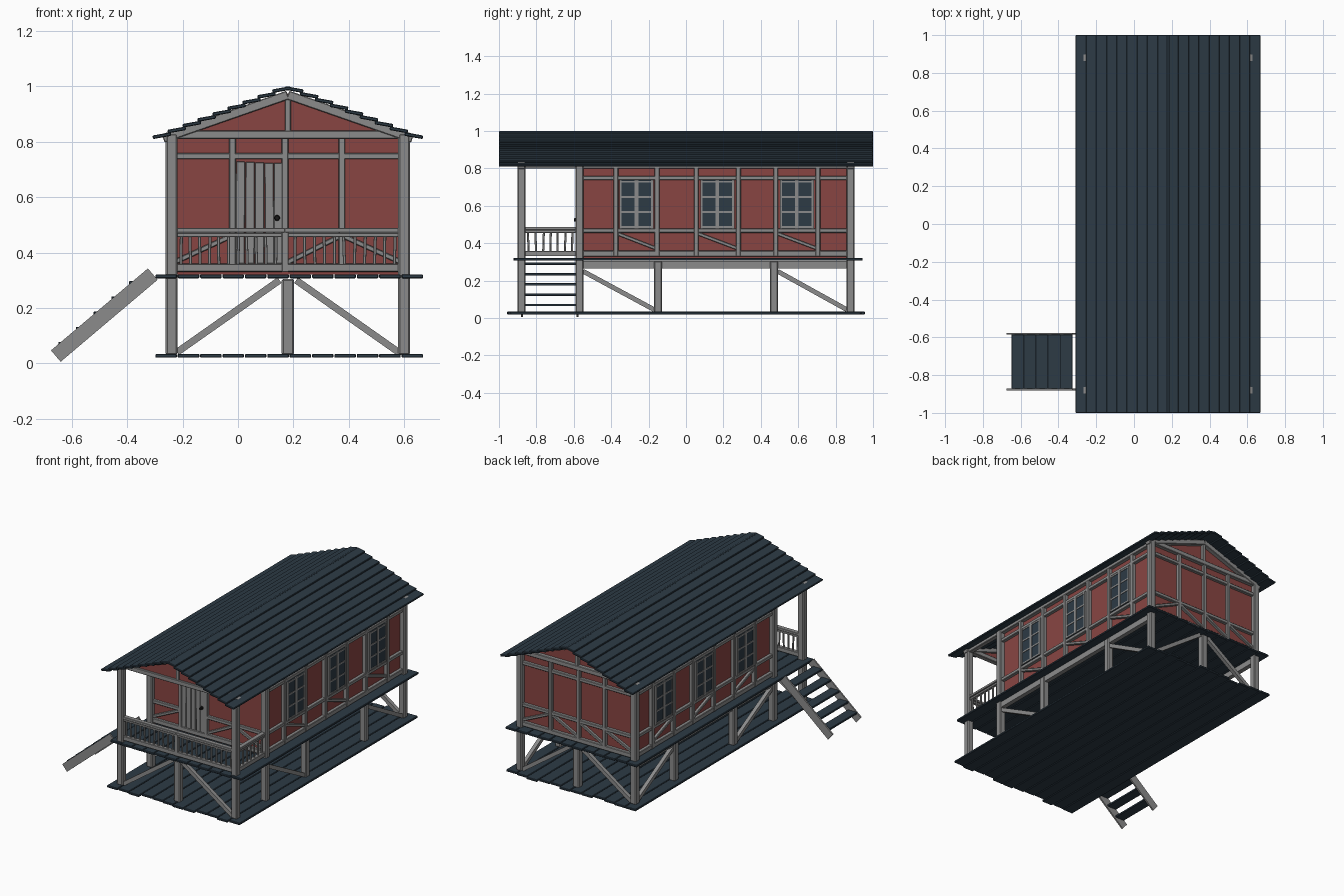
import bpy, bmesh, random
from mathutils import Vector, Matrix

random.seed(4)
if "Cube" in bpy.data.objects:
    bpy.data.objects.remove(bpy.data.objects["Cube"], do_unlink=True)


def material(name, r, g, b):
    m = bpy.data.materials.new(name)
    m.use_nodes = True
    m.diffuse_color = (r, g, b, 1)
    m.node_tree.nodes["Principled BSDF"].inputs["Base Color"].default_value = (r, g, b, 1)
    return m


RED = material("red wall", 0.25, 0.06, 0.055)
GREY = material("grey timber", 0.26, 0.26, 0.26)
SLATE = material("slate blue boards", 0.026, 0.043, 0.06)
BLACK = material("black iron", 0.01, 0.01, 0.01)

MID = 0.18                      # house centre line
LEFT, RIGHT = MID - 0.42, MID + 0.42
FRONT, PORCH, BACK = -0.88, -0.57, 0.88
X, Y, Z = Vector((1, 0, 0)), Vector((0, 1, 0)), Vector((0, 0, 1))


class Part:
    """Collects bars and panels into one named object."""

    def __init__(self, name, mat, bevel=0):
        self.name, self.mat, self.bevel = name, mat, bevel
        self.bm = bmesh.new()

    def bar(self, p, q, width, depth, normal=Y):
        """Box from p to q; depth runs along normal, width across it."""
        p, q = Vector(p), Vector(q)
        a = (q - p).normalized()
        side = a.cross(normal).normalized()
        n = side.cross(a)
        rot = Matrix((a, side, n)).transposed().to_4x4()
        scale = Matrix.Diagonal(((q - p).length, width, depth, 1))
        bmesh.ops.create_cube(self.bm, size=1,
                              matrix=Matrix.Translation((p + q) / 2) @ rot @ scale)

    def prism(self, outline, y0, y1):
        """Extrudes an x, z outline along y."""
        f = self.bm.faces.new([self.bm.verts.new((x, y0, z)) for x, z in outline])
        ext = bmesh.ops.extrude_face_region(self.bm, geom=[f])["geom"]
        bmesh.ops.translate(self.bm, vec=(0, y1 - y0, 0),
                            verts=[v for v in ext if isinstance(v, bmesh.types.BMVert)])

    def done(self):
        bmesh.ops.recalc_face_normals(self.bm, faces=self.bm.faces)
        me = bpy.data.meshes.new(self.name)
        self.bm.to_mesh(me)
        self.bm.free()
        me.materials.append(self.mat)
        ob = bpy.data.objects.new(self.name, me)
        bpy.context.collection.objects.link(ob)
        if self.bevel:
            mod = ob.modifiers.new("chamfer", "BEVEL")
            mod.width, mod.segments = self.bevel, 1


# Ground platform and raised deck, boards running front to back
def boards(name, z, y0, y1, jitter, count=12):
    part = Part(name, SLATE, 0.003)
    step = 0.97 / count
    for i in range(count):
        x = -0.3 + step * (i + 0.5)
        part.bar((x, y0 + random.uniform(0, jitter), z),
                 (x, y1 - random.uniform(0, jitter), z), step - 0.003, 0.014, Z)
    part.done()


boards("ground_platform", 0.027, -0.96, 0.96, 0.03)
boards("deck", 0.314, -0.925, 0.945, 0.01)

# Posts: stilts below the deck, corner posts above it
posts = Part("posts", GREY, 0.006)
for x in (LEFT, RIGHT):
    for y in (FRONT, PORCH, BACK):
        posts.bar((x, y, 0.03), (x, y, 0.83), 0.043, 0.043)
    for y in (-0.15, 0.47):
        posts.bar((x, y, 0.03), (x, y, 0.305), 0.043, 0.043)
for y in (FRONT, BACK):
    posts.bar((MID, y, 0.03), (MID, y, 0.305), 0.045, 0.043)
posts.done()

# Bracing and beams under the deck
under = Part("stilt_braces", GREY)
for x in (LEFT, RIGHT):
    under.bar((x, PORCH, 0.285), (x, BACK, 0.285), 0.038, 0.03, X)
    under.bar((x, -0.55, 0.25), (x, -0.17, 0.045), 0.025, 0.025, X)
    under.bar((x, 0.86, 0.045), (x, 0.49, 0.25), 0.025, 0.025, X)
for y in (FRONT, BACK):
    for s in (-1, 1):
        under.bar((MID + s * 0.03, y, 0.3), (MID + s * 0.4, y, 0.04), 0.025, 0.025)
under.done()

# Red walls with gabled top, and the gable over the porch
walls = Part("walls", RED)
eave, peak = 0.83, 0.975
walls.prism([(LEFT + 0.01, 0.32), (RIGHT - 0.01, 0.32), (RIGHT - 0.01, eave),
             (MID, peak), (LEFT + 0.01, eave)], PORCH + 0.005, BACK - 0.008)
walls.prism([(LEFT, eave), (RIGHT, eave), (MID, peak)], FRONT - 0.005, FRONT + 0.005)
walls.done()

# Timber frame of the gables
gable = Part("gable_frame", GREY, 0.003)
for y in (FRONT, BACK):
    gable.bar((LEFT, y, 0.825), (RIGHT, y, 0.825), 0.03, 0.034)
    gable.bar((MID, y, 0.83), (MID, y, 0.965), 0.022, 0.03)
    for s in (-1, 1):
        gable.bar((MID + s * 0.45, y, 0.812), (MID, y, 0.969), 0.032, 0.04)
for x in (LEFT, RIGHT):
    gable.bar((x, FRONT, 0.815), (x, BACK, 0.815), 0.03, 0.03, X)
gable.done()

# Timber frame of the end walls
frame = Part("wall_frame", GREY, 0.003)
quarters = (MID - 0.2, MID - 0.01, MID + 0.195)
for y in (PORCH, BACK):
    for x in quarters:
        frame.bar((x, y, 0.33), (x, y, 0.82), 0.024, 0.026)
    frame.bar((LEFT, y, 0.748), (RIGHT, y, 0.748), 0.022, 0.024)
    frame.bar((LEFT, y, 0.345), (RIGHT, y, 0.345), 0.03, 0.026)
    spans = [(LEFT, quarters[0]), (quarters[2], RIGHT)]
    if y == BACK:
        spans.append((quarters[0], quarters[1]))
    spans.append((quarters[1], quarters[2]))
    for a, b in spans:
        frame.bar((a, y, 0.47), (b, y, 0.47), 0.022, 0.024)
        low, high = (b, a) if b == RIGHT else (a, b)
        frame.bar((low, y, 0.36), (high, y, 0.462), 0.018, 0.02)

# Timber frame of the long walls
bays = ((-0.375, -0.155), (0.055, 0.28), (0.48, 0.705))
for x in (LEFT, RIGHT):
    for z, w in ((0.748, 0.022), (0.467, 0.022), (0.345, 0.03)):
        frame.bar((x, PORCH, z), (x, BACK, z), w, 0.024, X)
    for a, b in bays:
        for y in (a, b):
            frame.bar((x, y, 0.33), (x, y, 0.82), 0.026, 0.028, X)
        frame.bar((x, a, 0.455), (x, b, 0.37), 0.018, 0.02, X)
frame.done()

# Windows: blue panes with grey sash bars
panes = Part("window_panes", SLATE)
sash = Part("window_sashes", GREY)
for x in (LEFT, RIGHT):
    for a, b in bays:
        c = (a + b) / 2
        panes.bar((x, c, 0.48), (x, c, 0.737), 0.18, 0.026, X)
        for y, w in ((c - 0.085, 0.012), (c, 0.02), (c + 0.085, 0.012)):
            sash.bar((x, y, 0.48), (x, y, 0.737), w, 0.034, X)
        for z in (0.486, 0.567, 0.647, 0.729):
            sash.bar((x, c - 0.09, z), (x, c + 0.09, z), 0.01, 0.032, X)
panes.done()
sash.done()

# Plank door with a round handle
door = Part("door", GREY, 0.002)
for i in range(5):
    x = 0.01 + i * 0.034
    door.bar((x + random.uniform(-0.003, 0.003), PORCH - 0.002, 0.36),
             (x, PORCH - 0.002, 0.728 + random.uniform(-0.006, 0.004)), 0.032, 0.018)
door.done()
handle = Part("door_handle", BLACK)
bmesh.ops.create_cone(handle.bm, cap_ends=True, segments=10, radius1=0.011, radius2=0.008,
                      depth=0.02, matrix=Matrix.Translation((0.141, PORCH - 0.02, 0.525))
                      @ Matrix.Rotation(1.5708, 4, "X"))
handle.done()


# Porch railing on the front and the left side
rail = Part("railing", GREY, 0.002)


def railing(p, q, count, normal):
    p, q = Vector(p), Vector(q)
    for z, w, d in ((0.345, 0.028, 0.026), (0.463, 0.014, 0.018), (0.48, 0.016, 0.03)):
        rail.bar(p + Z * z, q + Z * z, w, d, normal)
    for i in range(1, count):
        foot = p.lerp(q, i / count)
        lean = (q - p).normalized() * random.uniform(-0.004, 0.004)
        rail.bar(foot + Z * 0.35, foot + lean + Z * 0.46, 0.011, 0.009, normal)


railing((LEFT, FRONT, 0), (MID - 0.01, FRONT, 0), 12, Y)
railing((MID - 0.01, FRONT, 0), (RIGHT, FRONT, 0), 12, Y)
railing((RIGHT, FRONT, 0), (RIGHT, PORCH, 0), 8, X)
rail.bar((MID - 0.01, FRONT, 0.33), (MID - 0.01, FRONT, 0.487), 0.024, 0.028)
rail.done()

# Stairs up to the open side of the porch
stringers = Part("stair_stringers", GREY)
for y in (-0.877, -0.581):
    stringers.bar((-0.658, y, 0.026), (-0.308, y, 0.322), 0.054, 0.01)
stringers.done()
treads = Part("stair_treads", SLATE, 0.002)
for i in range(5):
    x, z = -0.615 + 0.064 * i, 0.07 + 0.055 * i
    treads.bar((x, -0.872, z), (x, -0.586, z), 0.068, 0.013, Z)
treads.done()

# Roof: lapped boards stepping up to the ridge on both slopes
roof = Part("roof_boards", SLATE, 0.003)
for s in (-1, 1):
    for i in range(9):
        out = 0.488 - i * 0.054
        z = 0.816 + i * 0.0208
        tilt = Vector((-s * 0.066, 0, 0.012))
        centre = Vector((MID + s * out, 0, z)) + tilt / 2
        roof.bar(centre - Y, centre + Y, 0.067, 0.013, Vector((s * 0.18, 0, 1)))
roof.done()
